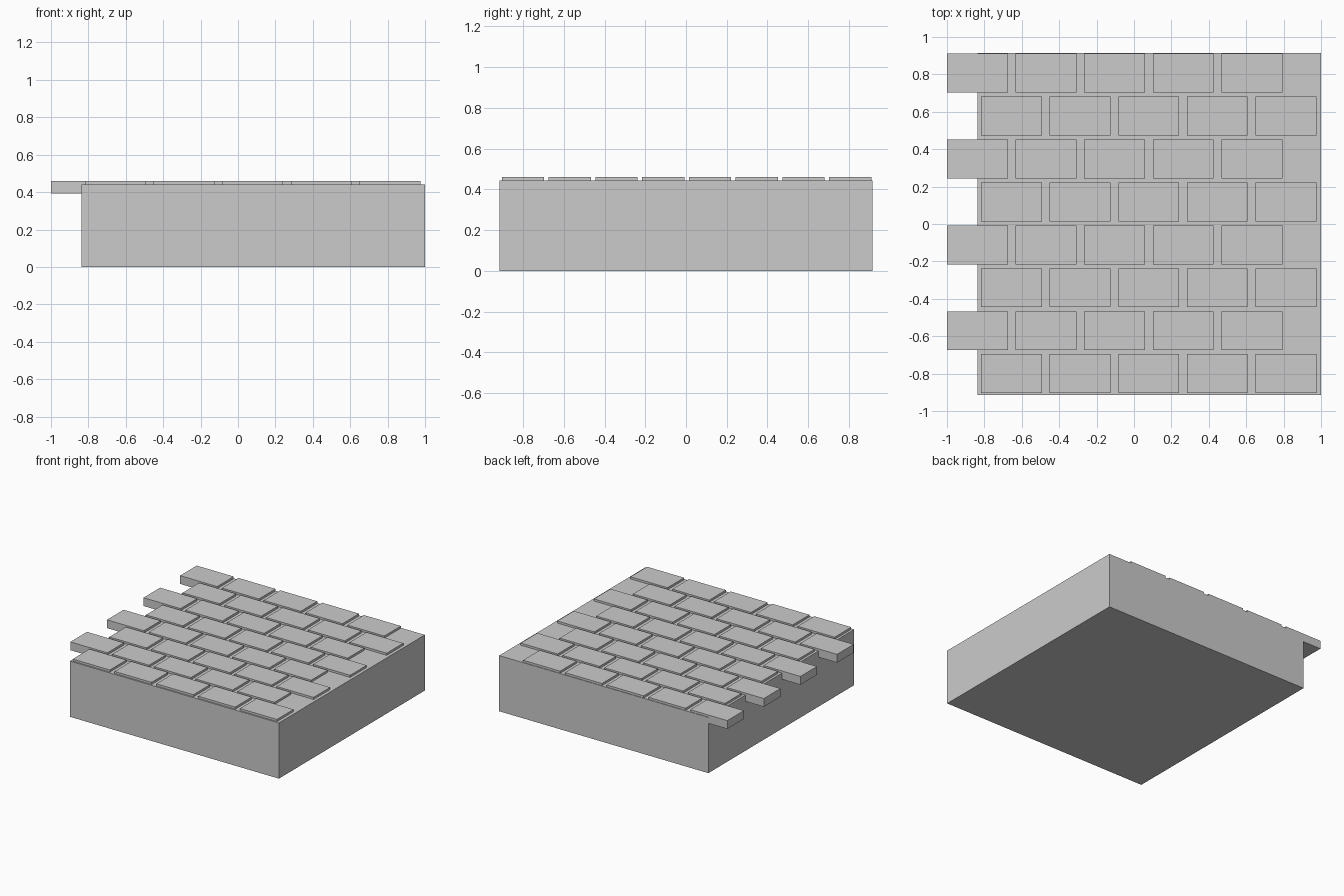
import bpy

if "Cube" in bpy.data.objects:
    bpy.data.objects.remove(bpy.data.objects["Cube"])


def box(name, x0, x1, y0, y1, z0, z1):
    bpy.ops.mesh.primitive_cube_add(
        size=1, location=((x0 + x1) / 2, (y0 + y1) / 2, (z0 + z1) / 2))
    ob = bpy.context.object
    ob.name = name
    ob.scale = (x1 - x0, y1 - y0, z1 - z0)
    bpy.ops.object.transform_apply(location=False, rotation=False, scale=True)
    return ob


# Solid slab under the paving
box("base_slab", -0.837, 1.0, -0.915, 0.915, 0.0, 0.442)

# Staggered paving bricks: odd rows overhang the left edge to interlock
COLS, ROWS = 5, 8
BRICK_X, BRICK_Y = 0.325, 0.208
PITCH_X, PITCH_Y = 0.367, 0.2295
for row in range(ROWS):
    start_x = -1.0 if row % 2 else -0.818
    y = -0.904 + row * PITCH_Y
    for col in range(COLS):
        x = start_x + col * PITCH_X
        box(f"brick_{row}_{col}", x, x + BRICK_X, y, y + BRICK_Y, 0.393, 0.459)
